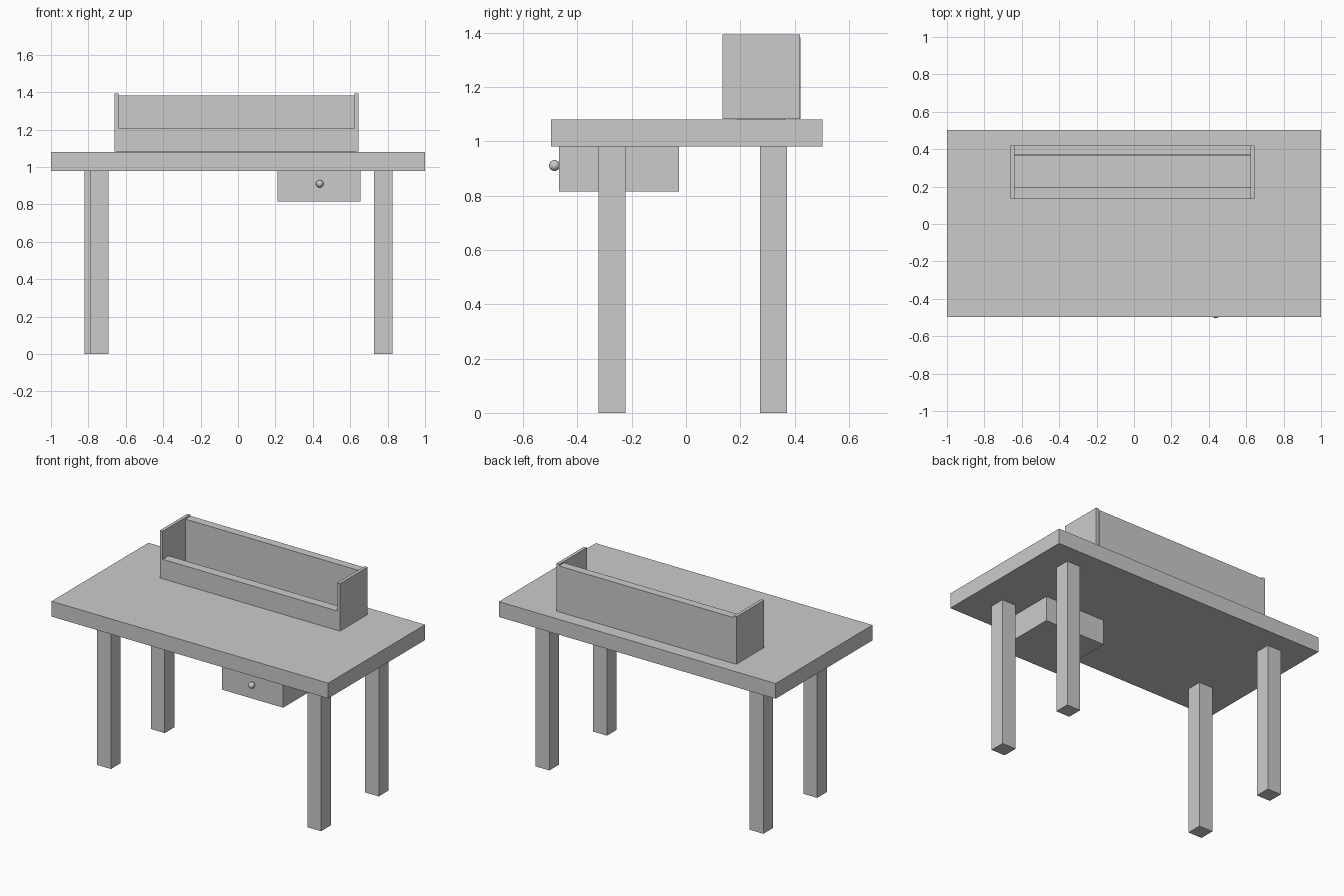
import bpy

if "Cube" in bpy.data.objects:
    bpy.data.objects.remove(bpy.data.objects["Cube"])


def box(name, x, y, z):
    """Axis-aligned board given its (min, max) range on each axis."""
    bpy.ops.mesh.primitive_cube_add(size=1, location=[(a + b) / 2 for a, b in (x, y, z)])
    ob = bpy.context.object
    ob.name = name
    ob.scale = [b - a for a, b in (x, y, z)]
    bpy.ops.object.transform_apply(location=False, rotation=False, scale=True)
    return ob


# Table top
box("table_top", (-1, 1), (-0.497, 0.503), (0.98, 1.08))

# Legs: the front left one is set slightly further in
leg = 0.1
for name, x, y in (("front_left_leg", -0.792, -0.323),
                   ("front_right_leg", 0.727, -0.323),
                   ("back_left_leg", -0.82, 0.272),
                   ("back_right_leg", 0.727, 0.272)):
    box(name, (x, x + leg), (y, y + leg), (0, 0.98))

# Drawer under the top, with a round knob
box("drawer", (0.212, 0.654), (-0.468, -0.026), (0.816, 0.98))
bpy.ops.mesh.primitive_uv_sphere_add(segments=32, ring_count=16, radius=0.02,
                                     location=(0.437, -0.484, 0.911))
bpy.context.object.name = "drawer_knob"
bpy.ops.object.shade_smooth()

# Open tray on the table top
inner = (-0.638, 0.622)
base = 1.083
box("tray_left_side", (-0.659, inner[0]), (0.134, 0.419), (base, 1.393))
box("tray_right_side", (inner[1], 0.643), (0.134, 0.419), (base, 1.393))
box("tray_front", inner, (0.134, 0.194), (base, 1.21))
box("tray_back", inner, (0.368, 0.422), (base, 1.383))
box("tray_floor", (-0.645, 0.629), (0.19, 0.365), (1.079, 1.11))
